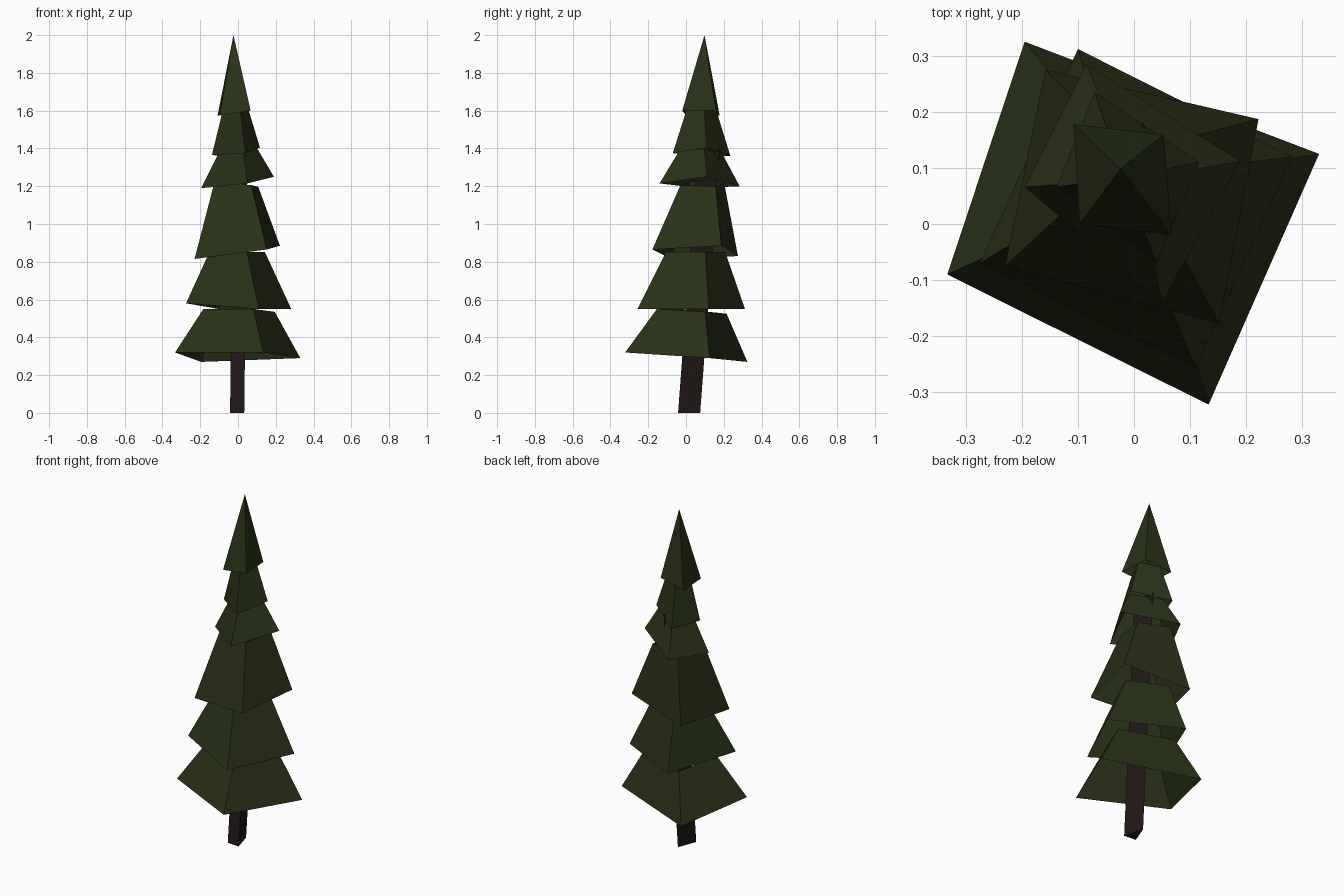
import bpy

if "Cube" in bpy.data.objects:
    bpy.data.objects.remove(bpy.data.objects["Cube"])


def material(name, rgb):
    mat = bpy.data.materials.new(name)
    mat.diffuse_color = (*rgb, 1)
    mat.use_nodes = True
    mat.node_tree.nodes["Principled BSDF"].inputs["Base Color"].default_value = mat.diffuse_color
    return mat


def add_mesh(name, verts, faces, mat):
    mesh = bpy.data.meshes.new(name)
    mesh.from_pydata(verts, [], faces)
    mesh.materials.append(mat)
    obj = bpy.data.objects.new(name, mesh)
    bpy.context.collection.objects.link(obj)
    return obj


def skirt(name, rim, scale, top, tilt, mat):
    """Open four-sided skirt: the top ring is the rim shrunk around a new centre."""
    n = len(rim)
    mid = [sum(p[i] for p in rim) / n for i in range(3)]
    factor = (scale, scale, tilt)
    if scale == 0:  # closes to a point
        verts = rim + [top]
        faces = [(i, (i + 1) % n, n) for i in range(n)]
    else:
        ring = [tuple(top[i] + factor[i] * (p[i] - mid[i]) for i in range(3)) for p in rim]
        verts = rim + ring
        faces = [(i, (i + 1) % n, n + (i + 1) % n, n + i) for i in range(n)]
    return add_mesh(name, verts, faces, mat)


needles = material("needles", (0.022, 0.031, 0.008))
bark = material("bark", (0.015, 0.009, 0.008))

# Branch tiers: rim corners (right, back, left, front), top scale, top centre, top tilt
tiers = [
    ([(.33, .125, .29), (-.195, .325, .27), (-.333, -.09, .32), (.133, -.322, .32)],
     .57, (-.003, .035, .54), .5),
    ([(.282, .12, .55), (-.10, .312, .55), (-.275, -.07, .58), (.11, -.257, .55)],
     .55, (-.011, .05, .845), -1),
    ([(.222, .187, .885), (-.158, .275, .83), (-.23, -.075, .815), (.152, -.178, .865)],
     .51, (-.008, .088, 1.212), -.4),
    ([(.19, .112, 1.25), (-.085, .284, 1.20), (-.195, .066, 1.19), (.05, -.14, 1.215)],
     .53, (-.004, .08, 1.385), .4),
    ([(.116, .11, 1.405), (-.07, .235, 1.36), (-.138, .066, 1.365), (.04, -.07, 1.375)],
     .53, (-.016, .084, 1.6), .5),
    ([(.053, .159, 1.6), (-.108, .178, 1.575), (-.097, 0, 1.575), (.067, -.02, 1.6)],
     0, (-.024, .098, 2), 0),
]
for i, (rim, scale, top, tilt) in enumerate(tiers, 1):
    skirt(f"branch_tier_{i}", rim, scale, top, tilt, needles)

# Leaning three-sided trunk
foot = [(-.042, -.035), (.033, -.042), (0, .075)]
height, lean_x, lean_y = 1.4, .012, .075
verts = [(x, y, 0) for x, y in foot]
verts += [(x + lean_x * height, y + lean_y * height, height) for x, y in foot]
add_mesh("trunk", verts,
         [(2, 1, 0), (3, 4, 5), (0, 1, 4, 3), (1, 2, 5, 4), (2, 0, 3, 5)], bark)
